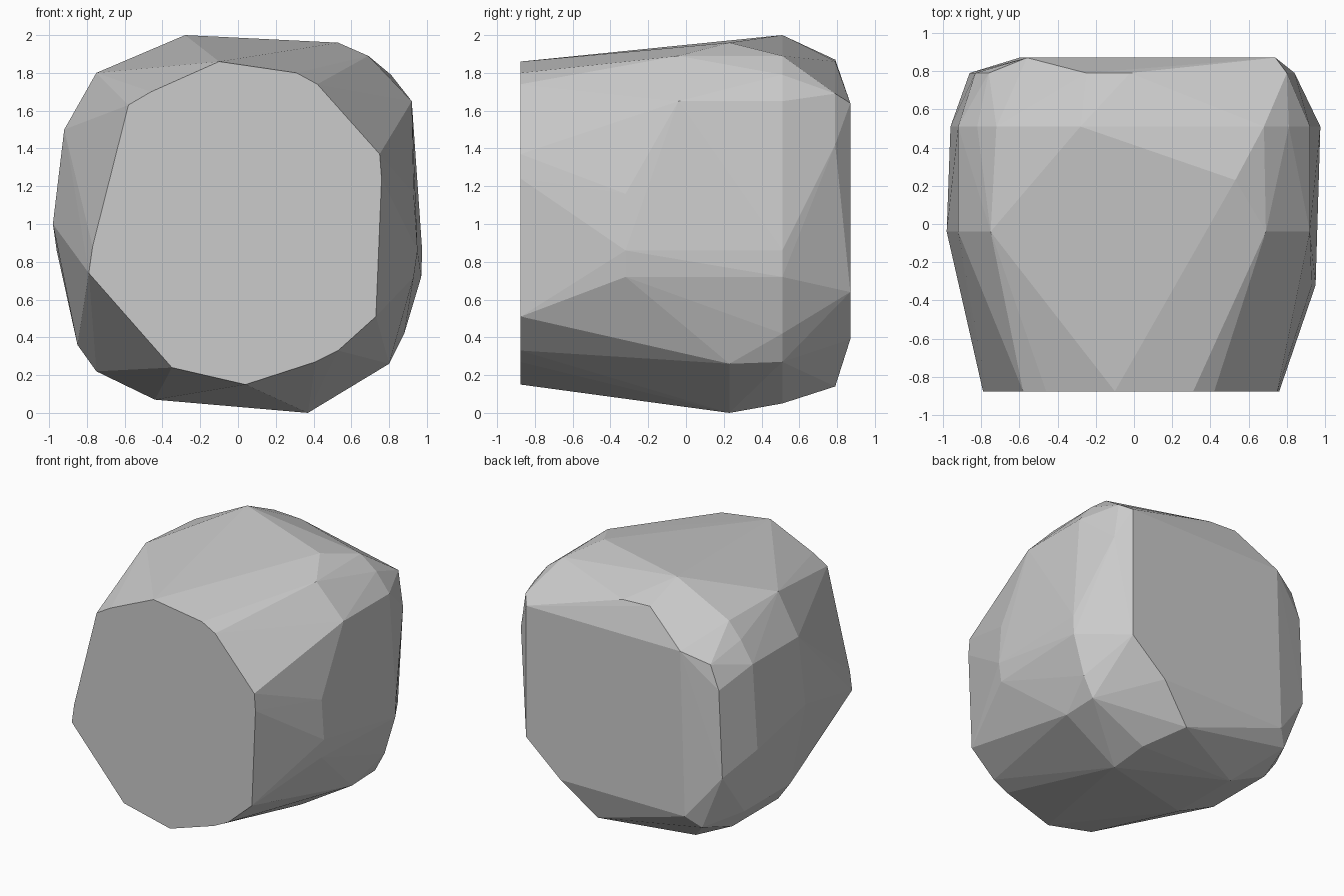
import bpy, bmesh

# Faceted boulder: (x, z) outlines at several depths y, wrapped in a convex skin
slices = {
    # flat front cut
    -0.875: [(-0.10, 1.86), (0.31, 1.80), (0.42, 1.74), (0.75, 1.37), (0.76, 1.24),
             (0.73, 0.51), (0.53, 0.33), (0.41, 0.27), (0.04, 0.15), (-0.35, 0.24),
             (-0.79, 0.74), (-0.77, 0.88), (-0.58, 1.63), (-0.46, 1.70)],
    # widening sides
    -0.32: [(0.93, 1.16), (0.95, 0.86), (0.93, 0.72)],
    -0.04: [(0.69, 1.89), (0.92, 1.65), (-0.75, 1.80), (-0.92, 1.50), (-0.98, 1.0),
            (-0.85, 0.36), (-0.75, 0.22), (-0.44, 0.07)],
    0.23: [(0.53, 1.96), (0.80, 0.26), (0.37, 0.0)],
    # widest outline
    0.51: [(-0.28, 2.0), (0.68, 1.89), (0.81, 1.79), (0.92, 1.65), (0.975, 0.86),
           (0.97, 0.72), (0.88, 0.42), (0.80, 0.27), (0.35, 0.05), (-0.44, 0.07),
           (-0.75, 0.22), (-0.85, 0.36), (-0.96, 0.86), (-0.92, 1.50),
           (-0.82, 1.66), (-0.72, 1.78)],
    # rounded back rim
    0.79: [(-0.02, 1.86), (-0.25, 1.87), (-0.76, 1.56), (-0.83, 1.38), (-0.86, 0.72),
           (-0.69, 0.30), (0.19, 0.14), (0.84, 1.42), (0.80, 1.69)],
    # back face
    0.87: [(0.74, 1.64), (-0.56, 1.64), (-0.60, 0.39), (0.45, 0.39), (0.74, 0.64)],
}

bm = bmesh.new()
for y, outline in slices.items():
    for x, z in outline:
        bm.verts.new((x, y, z))
hull = bmesh.ops.convex_hull(bm, input=bm.verts)
loose = {g for g in hull["geom_interior"] + hull["geom_unused"]
         if isinstance(g, bmesh.types.BMVert)}
bmesh.ops.delete(bm, geom=list(loose), context='VERTS')
bmesh.ops.recalc_face_normals(bm, faces=bm.faces)

mesh = bpy.data.meshes.new("boulder")
bm.to_mesh(mesh)
bm.free()
boulder = bpy.data.objects.new("boulder", mesh)
bpy.context.collection.objects.link(boulder)
